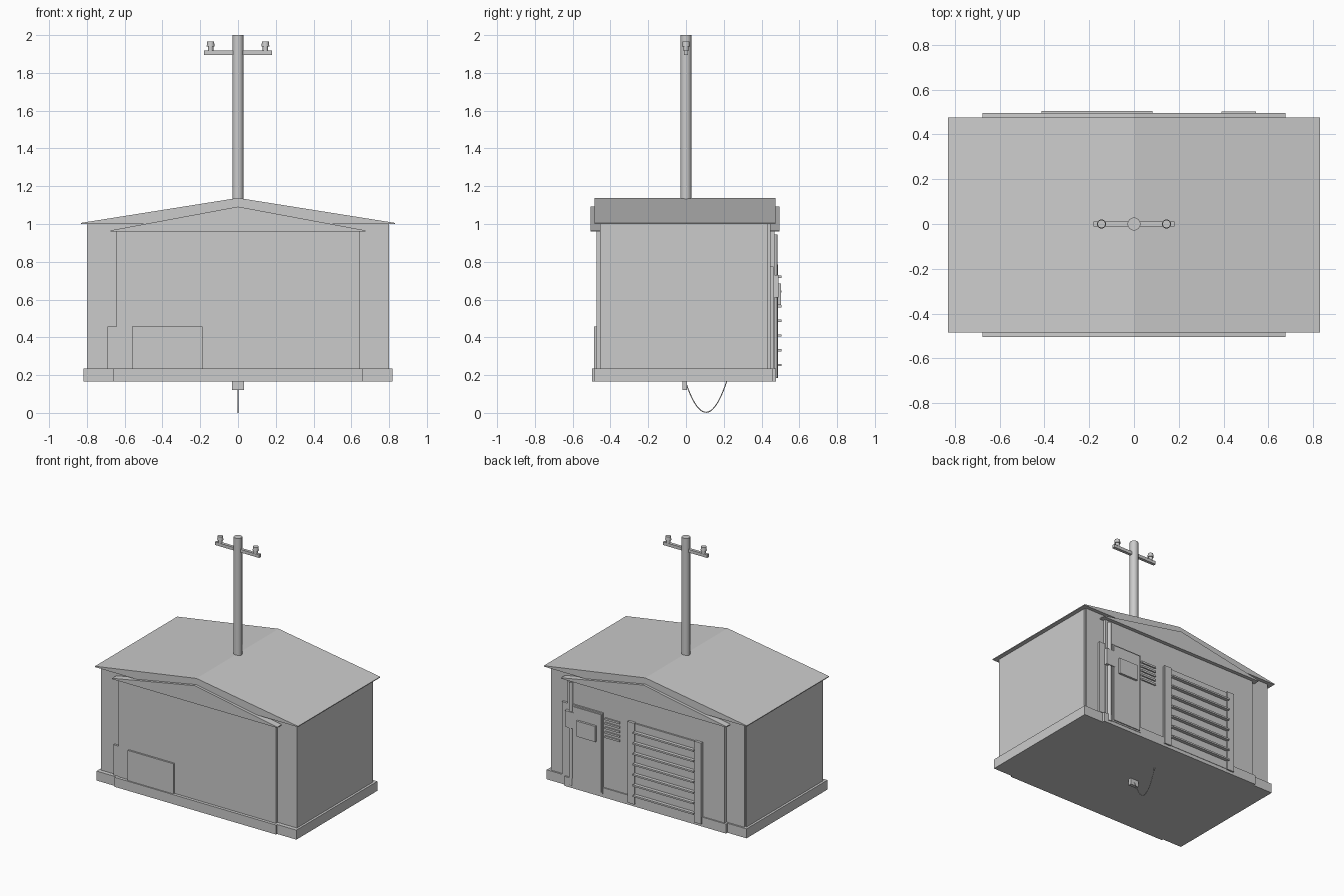
import bpy, bmesh

if "Cube" in bpy.data.objects:
    bpy.data.objects.remove(bpy.data.objects["Cube"])


def finish(name, bm):
    bmesh.ops.recalc_face_normals(bm, faces=bm.faces)
    me = bpy.data.meshes.new(name)
    bm.to_mesh(me)
    bm.free()
    ob = bpy.data.objects.new(name, me)
    bpy.context.collection.objects.link(ob)
    return ob


def box(name, x, y, z):
    """Box from (min, max) pairs."""
    bm = bmesh.new()
    bmesh.ops.create_cube(bm, size=1)
    for v in bm.verts:
        v.co = [r[0] if c < 0 else r[1] for c, r in zip(v.co, (x, y, z))]
    return finish(name, bm)


def prism(name, profile, y0, y1):
    """Extrude an x-z profile along y."""
    bm = bmesh.new()
    f = bm.faces.new([bm.verts.new((x, y0, z)) for x, z in profile])
    ext = bmesh.ops.extrude_face_region(bm, geom=[f])
    for v in ext["geom"]:
        if isinstance(v, bmesh.types.BMVert):
            v.co.y = y1
    return finish(name, bm)


def cylinder(name, x, y, r, z0, z1, sides=16, r2=None):
    bm = bmesh.new()
    bmesh.ops.create_cone(bm, cap_ends=True, segments=sides, radius1=r,
                          radius2=r if r2 is None else r2, depth=z1 - z0)
    bmesh.ops.translate(bm, vec=(x, y, (z0 + z1) / 2), verts=bm.verts)
    ob = finish(name, bm)
    for p in ob.data.polygons:
        p.use_smooth = len(p.vertices) == 4
    return ob


# Stepped foundation
box("foundation", (-.817, .817), (-.485, .46), (.165, .235))
box("foundation_step", (-.66, .66), (-.497, .477), (.165, .235))

# Walls with a shallow projection front and back
box("main_walls", (-.8, .8), (-.455, .435), (.235, 1.0))
box("back_wall_skin", (-.79, .79), (.43, .448), (.235, 1.0))
box("projecting_walls", (-.643, .643), (-.475, .468), (.235, .965))

# Main roof and lower gable, both with flat undersides
for name, w, z0, z1, y0, y1 in (("main_roof", .83, 1.0, 1.138, -.485, .475),
                                ("gable_roof", .675, .96, 1.092, -.505, .495)):
    prism(name, [(-w, z0), (w, z0), (w, z0 + .006), (0, z1), (-w, z0 + .006)], y0, y1)

# Front service panels
box("front_panel", (-.56, -.187), (-.488, -.47), (.235, .458))
box("front_side_panel", (-.69, -.64), (-.47, -.45), (.235, .458))

# Utility pole with cross arm and insulators
cylinder("pole", 0, 0, .029, 1.1, 2.0)
box("cross_arm", (-.18, .18), (-.011, .011), (1.895, 1.918))
for s, side in ((-1, "left"), (1, "right")):
    cylinder("insulator_stem_" + side, s * .145, 0, .014, 1.915, 1.942, 12)
    cylinder("insulator_cap_" + side, s * .145, 0, .021, 1.94, 1.967, 12, .018)

# Back door with window
box("door_frame", (.345, .592), (.46, .480), (.19, .785))
box("door", (.355, .582), (.47, .487), (.2, .775))
box("door_window", (.39, .545), (.48, .503), (.57, .685))

# Shutter: backing, side rails and horizontal ribs
box("shutter_panel", (-.46, .14), (.46, .480), (.19, .78))
for x in (-.465, .08):
    box("shutter_rail", (x, x + .058), (.46, .488), (.185, .785))
for i in range(7):
    z = .254 + i * .0777
    box("shutter_rib", (-.412, .082), (.475, .505), (z - .006, z + .006))

# Vent slots beside the door
for i in range(5):
    z = .615 + i * .033
    box("vent_slat", (.21, .33), (.46, .478), (z - .007, z + .007))

# Meter box, conduit and narrow corner panel
cylinder("conduit", .61, .470, .015, .185, .945, 12)
box("meter_box", (.575, .648), (.455, .489), (.61, .73))
box("back_side_panel", (.64, .69), (.44, .464), (.235, .775))

# Connector below with a hanging cable
box("connector", (-.033, .033), (-.018, .006), (.12, .17))
curve = bpy.data.curves.new("hanging_cable", "CURVE")
curve.dimensions = "3D"
curve.bevel_depth = .003
curve.bevel_resolution = 1
spline = curve.splines.new("POLY")
n = 20
spline.points.add(n)
for i, p in enumerate(spline.points):
    y = .215 * i / n
    t = (y - .106) / .109
    p.co = (0, y, .003 + .163 * t * t, 1)
bpy.context.collection.objects.link(bpy.data.objects.new("hanging_cable", curve))
